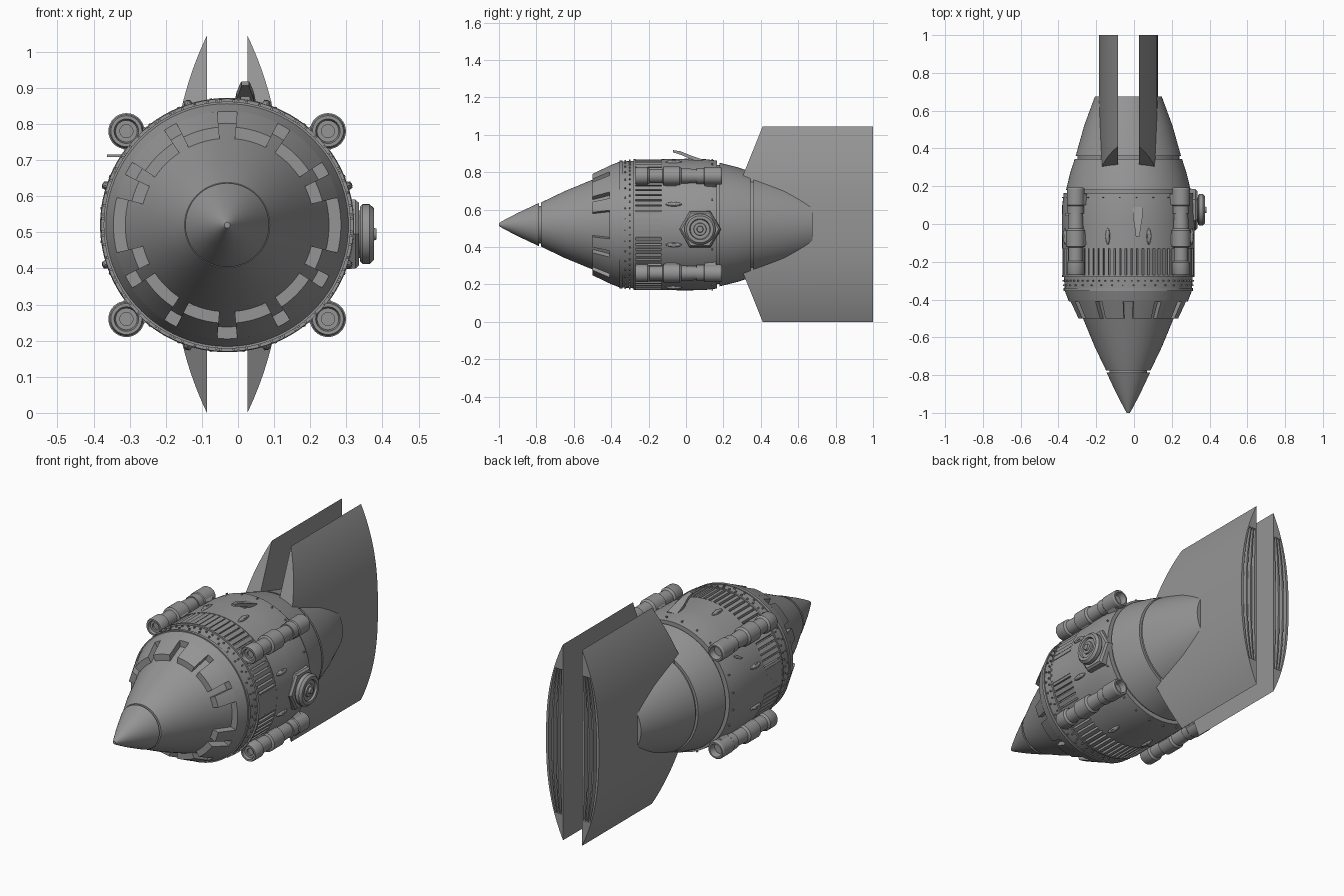
import bpy, bmesh
from math import sin, cos, pi, radians
from mathutils import Matrix, Vector

if "Cube" in bpy.data.objects:
    bpy.data.objects.remove(bpy.data.objects["Cube"])

AX, AZ = -0.03, 0.52          # hull axis
AXIS = Matrix.Translation((AX, 0, AZ))

grey = bpy.data.materials.new("hull_grey")
grey.use_nodes = True
COLOUR = (0.3, 0.3, 0.3, 1)
grey.diffuse_color = COLOUR
grey.node_tree.nodes["Principled BSDF"].inputs["Base Color"].default_value = COLOUR


def finish(name, bm, matrix=AXIS):
    bmesh.ops.remove_doubles(bm, verts=bm.verts, dist=1e-5)
    bmesh.ops.recalc_face_normals(bm, faces=bm.faces)
    mesh = bpy.data.meshes.new(name)
    for f in bm.faces:
        f.smooth = True
    bm.to_mesh(mesh)
    bm.free()
    mesh.set_sharp_from_angle(angle=radians(28))
    mesh.materials.append(grey)
    ob = bpy.data.objects.new(name, mesh)
    ob.matrix_world = matrix
    bpy.context.collection.objects.link(ob)
    return ob


def lathe(name, profile, matrix=AXIS, segs=96):
    """Turn (y, radius) points about the local y axis."""
    bm = bmesh.new()
    rings = [[bm.verts.new((r * cos(2 * pi * i / segs), y, r * sin(2 * pi * i / segs)))
              for i in range(segs)] if r else [bm.verts.new((0, y, 0))]
             for y, r in profile]
    for a, b in zip(rings, rings[1:]):
        for i in range(segs):
            j = (i + 1) % segs
            quad = [a[i % len(a)], a[j % len(a)], b[j % len(b)], b[i % len(b)]]
            bm.faces.new(list(dict.fromkeys(quad)))
    return finish(name, bm, matrix)


def radial(angle, r, y):
    """Frame on the hull: local x points outward."""
    return Matrix.Rotation(-radians(angle), 4, 'Y') @ Matrix.Translation((r, y, 0))


def add_box(bm, matrix, size):
    bmesh.ops.create_cube(bm, size=1, matrix=matrix @ Matrix.Diagonal((*size, 1)))


# Hull sections
lathe("nose_cone", [(-1, 0), (-1, 0.008), (-0.98, 0.02), (-0.9, 0.062),
                    (-0.785, 0.116), (-0.785, 0.1), (-0.76, 0.1)])
lathe("front_cone", [(-0.775, 0.1), (-0.775, 0.118), (-0.65, 0.178), (-0.5, 0.24),
                     (-0.41, 0.282), (-0.41, 0.315), (-0.355, 0.336), (-0.355, 0.342),
                     (-0.34, 0.342), (-0.34, 0.337), (-0.28, 0.341), (-0.28, 0.35),
                     (-0.27, 0.35), (-0.27, 0.325), (-0.13, 0.325)])
lathe("main_hull", [(-0.13, 0.32), (-0.13, 0.35), (0, 0.352), (0.1, 0.35), (0.165, 0.342),
                    (0.165, 0.318), (0.18, 0.318), (0.18, 0.33), (0.27, 0.308),
                    (0.345, 0.284), (0.345, 0.27), (0.36, 0.27), (0.36, 0.279),
                    (0.52, 0.234), (0.675, 0.177), (0.675, 0)])

# Toothed cowl around the front cone
bm = bmesh.new()


def notch(angle):
    return 14 if angle % 180 == 0 else 5 if angle % 90 == 0 else 3.5


for start in range(0, 360, 30):
    a0, a1 = start + notch(start), start + 30 - notch(start + 30)
    sections = []
    for k in range(7):
        a = radians(a0 + (a1 - a0) * k / 6)
        sections.append([bm.verts.new((r * cos(a), y, r * sin(a))) for y, r in
                         ((-0.5, 0.232), (-0.5, 0.272), (-0.408, 0.316), (-0.408, 0.274))])
    for p, q in zip(sections, sections[1:]):
        for i in range(4):
            bm.faces.new((p[i], q[i], q[(i + 1) % 4], p[(i + 1) % 4]))
    bm.faces.new(sections[0])
    bm.faces.new(sections[-1])
finish("cowl_teeth", bm)

# Slatted intake band with a plain panel on either side
bm = bmesh.new()
for i in range(72):
    angle = i * 5
    if min(angle % 180, 180 - angle % 180) > 9:
        add_box(bm, radial(angle, 0.335, -0.2) @ Matrix.Rotation(radians(12), 4, 'Y'),
                (0.024, 0.142, 0.022))
finish("intake_slats", bm)
bm = bmesh.new()
for side in (0, 180):
    for k in (-7.5, -2.5, 2.5, 7.5):
        add_box(bm, radial(side + k, 0.335, -0.2), (0.028, 0.142, 0.032))
finish("intake_side_panels", bm)

# Rivets
bm = bmesh.new()
for y, r, count in ((-0.3, 0.341, 60), (-0.325, 0.339, 36), (0.14, 0.347, 24)):
    for i in range(count):
        add_box(bm, radial(360 * (i + 0.5) / count, r, y), (0.014, 0.007, 0.007))
finish("rivets", bm)

# Small teardrop fairings round the hull
bm = bmesh.new()
for quarter in range(0, 360, 90):
    for turn in (-18, 18):
        m = radial(quarter + turn, 0.35, -0.065)
        bmesh.ops.create_uvsphere(bm, u_segments=12, v_segments=8, radius=1,
                                  matrix=m @ Matrix.Diagonal((0.014, 0.045, 0.012, 1)))
        add_box(bm, m, (0.024, 0.018, 0.02))
finish("hull_fairings", bm)

# Four thruster pods and their brackets
POD = [(-0.245, 0), (-0.245, 0.018), (-0.255, 0.018), (-0.255, 0.03), (-0.27, 0.034),
       (-0.27, 0.043), (-0.262, 0.047), (-0.205, 0.047), (-0.195, 0.038), (-0.125, 0.038),
       (-0.12, 0.05), (-0.035, 0.05), (-0.025, 0.041), (0.055, 0.037), (0.055, 0.043),
       (0.095, 0.043), (0.1, 0.047), (0.185, 0.047), (0.193, 0.042), (0.193, 0.034),
       (0.16, 0.028), (0.16, 0)]
brackets = bmesh.new()
for sx, side in ((1, "left"), (-1, "right")):
    for sz, level in ((1, "upper"), (-1, "lower")):
        lathe(f"{level}_{side}_pod", POD, AXIS @ Matrix.Translation((0.279 * sx, 0, 0.26 * sz)), 32)
        angle = 43 * sz if sx > 0 else 180 - 43 * sz
        for y in (-0.08, 0.13):
            add_box(brackets, radial(angle, 0.345, y), (0.04, 0.06, 0.085))
finish("pod_brackets", brackets)

# Twin tail fins: flat inside, bulged outside, slotted at the rear
ROWS, HALF = 46, 0.5225
for sx, side in ((1, "left"), (-1, "right")):
    bm = bmesh.new()
    rows = []
    for i in range(ROWS + 1):
        t = 2 * i / ROWS - 1
        width = 0.1 * (1 - abs(t) ** 2.5)
        front = 0.3 + 0.11 * max(0, abs(t) - 0.478) / 0.522
        depth = 0.08 if abs(t) < 0.72 else 0
        section = [(0, front), (1, front), (1, 1)]
        for a, b in ((0.86, 0.68), (0.59, 0.41), (0.32, 0.14)):
            section += [(a, 1), (a, 1 - depth), (b, 1 - depth), (b, 1)]
        section.append((0, 1))
        rows.append([bm.verts.new((sx * (0.056 + f * width), y, HALF * t)) for f, y in section])
    for p, q in zip(rows, rows[1:]):
        for k in range(len(p)):
            n = (k + 1) % len(p)
            bm.faces.new((p[k], p[n], q[n], q[k]))
    finish(f"{side}_tail_fin", bm, Matrix.Translation((AX, 0, HALF)))

# Round hatch on the left side
hatch = Matrix.Translation((0, 0.075, 0.495)) @ Matrix.Rotation(-pi / 2, 4, 'Z')
lathe("hatch_frame", [(0.26, 0), (0.26, 0.115), (0.325, 0.11), (0.335, 0.1), (0.335, 0)], hatch, 6)
lathe("hatch_dish", [(0.3, 0), (0.3, 0.066), (0.338, 0.066), (0.338, 0.076), (0.345, 0.083),
                     (0.364, 0.083), (0.376, 0.072), (0.376, 0.056), (0.366, 0.052),
                     (0.366, 0.034), (0.374, 0.032), (0.374, 0.018), (0.384, 0.015),
                     (0.384, 0)], hatch, 40)

# Raised aerial on top, tapering forward
bm = bmesh.new()
ends = []
for y, z, w, h in ((-0.07, 0.912, 0.01, 0.006), (-0.03, 0.903, 0.014, 0.009),
                   (0.03, 0.878, 0.024, 0.01), (0.09, 0.858, 0.028, 0.01)):
    ends.append([bm.verts.new((0.02 + a * w, y, z + b * h))
                 for a, b in ((-1, -1), (1, -1), (1, 1), (-1, 1))])
for p, q in zip(ends, ends[1:]):
    for i in range(4):
        bm.faces.new((p[i], q[i], q[(i + 1) % 4], p[(i + 1) % 4]))
bm.faces.new(ends[0])
bm.faces.new(ends[-1])
add_box(bm, Matrix.Translation((0.02, 0.035, 0.862)), (0.026, 0.05, 0.03))
finish("top_aerial", bm, Matrix())

# Short probe on the right side
bm = bmesh.new()
add_box(bm, Matrix.Translation((-0.33, 0.05, 0.712)), (0.065, 0.014, 0.008))
finish("side_probe", bm, Matrix())
